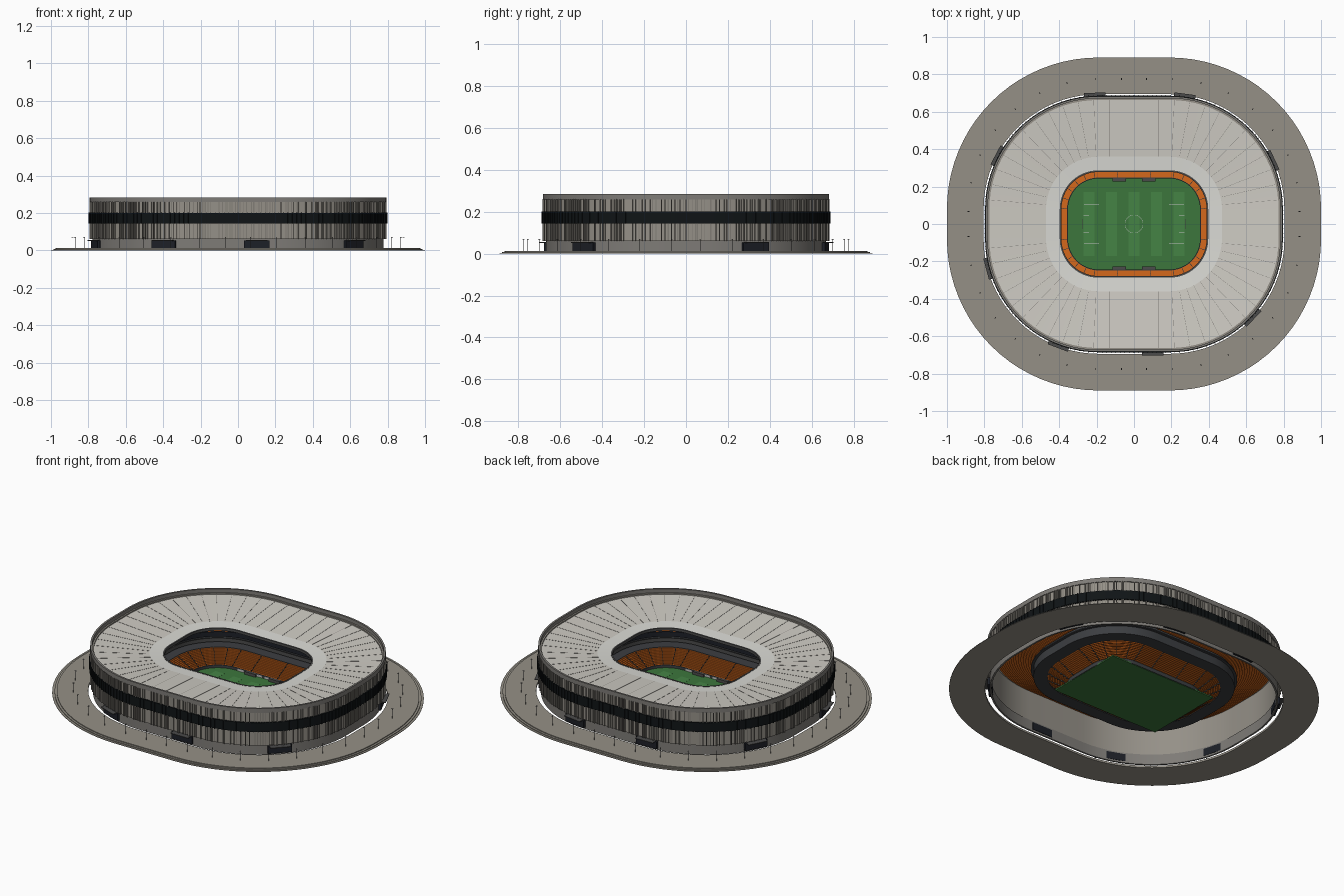
import bpy, bmesh, random
from math import sin, cos, pi
from mathutils import Matrix, Vector

if "Cube" in bpy.data.objects:
    bpy.data.objects.remove(bpy.data.objects["Cube"])

random.seed(4)
HX, HY, R0 = 0.19, 0.08, 0.60      # core rectangle that every ring is offset from
ARC = R0 * pi / 2
PERIM = 4 * (HX + HY + ARC)


def mat(name, r, g, b):
    m = bpy.data.materials.new(name)
    m.diffuse_color = (r, g, b, 1)
    m.use_nodes = True
    m.node_tree.nodes["Principled BSDF"].inputs["Base Color"].default_value = m.diffuse_color
    return m


PAVING = mat("paving", .30, .28, .24)
CLAD = mat("cladding", .30, .28, .245)
FIN = mat("fin", .22, .205, .18)
BASE = mat("base", .21, .20, .185)
DARK = mat("dark", .012, .014, .02)
BLACK = mat("glass_band", .005, .007, .008)
ROOF = mat("roof", .62, .60, .55)
LIGHT = mat("roof_light", .70, .70, .66)
STEEL = mat("steel", .07, .07, .07)
SEAT = mat("seat_orange", .66, .14, .012)
CONC = mat("concourse", .045, .048, .053)
GRASS = mat("grass", .045, .18, .045)
STRIPE = mat("grass_light", .06, .23, .06)
WHITE = mat("white", .85, .85, .85)


def finish(name, bm, material, smooth=False):
    bmesh.ops.recalc_face_normals(bm, faces=bm.faces[:])
    me = bpy.data.meshes.new(name)
    bm.to_mesh(me)
    bm.free()
    ob = bpy.data.objects.new(name, me)
    bpy.context.collection.objects.link(ob)
    me.materials.append(material)
    if smooth:
        bpy.ops.object.select_all(action='DESELECT')
        ob.select_set(True)
        bpy.context.view_layer.objects.active = ob
        bpy.ops.object.shade_smooth_by_angle(angle=0.5)
    return ob


def loop(r, z, n=20):
    """Rounded rectangle: core rectangle offset outward by r."""
    pts = []
    for q, (sx, sy) in enumerate([(1, -1), (1, 1), (-1, 1), (-1, -1)]):
        for i in range(n + 1):
            a = -pi / 2 + q * pi / 2 + i / n * pi / 2
            pts.append((sx * HX + r * cos(a), sy * HY + r * sin(a), z))
    return pts


def ring(name, profile, material, closed=True):
    """Sweep an (offset, height) profile round the plan."""
    bm = bmesh.new()
    rows = [[bm.verts.new(p) for p in loop(r, z)] for r, z in profile]
    pairs = list(zip(rows, rows[1:]))
    if closed:
        pairs.append((rows[-1], rows[0]))
    for a, b in pairs:
        for i in range(len(a)):
            j = (i + 1) % len(a)
            bm.faces.new((a[i], a[j], b[j], b[i]))
    return finish(name, bm, material, True)


def rect(r0, r1, z0, z1):
    return [(r0, z0), (r1, z0), (r1, z1), (r0, z1)]


def at(s, r):
    """Point at offset r and outward angle, s measured along the facade."""
    s %= PERIM
    a, p = -pi / 2, Vector((0, -HY))
    for kind, length in [(0, HX), (1, ARC), (0, 2 * HY), (1, ARC), (0, 2 * HX),
                         (1, ARC), (0, 2 * HY), (1, ARC), (0, HX)]:
        d = min(s, length)
        if kind:
            a += d / R0
        else:
            p += Vector((-sin(a), cos(a))) * d
        s -= d
        if s <= 0:
            break
    return p + r * Vector((cos(a), sin(a))), a


def box(bm, c, size, angle=0):
    bmesh.ops.create_cube(bm, size=1, matrix=Matrix.Translation(c)
                          @ Matrix.Rotation(angle, 4, 'Z') @ Matrix.Diagonal((*size, 1)))


def ring_box(bm, s, r0, r1, width, z0, z1):
    p, a = at(s, (r0 + r1) / 2)
    box(bm, (p.x, p.y, (z0 + z1) / 2), (r1 - r0, width, z1 - z0), a)


# Plaza with stepped edge, and facade rings
ring("plaza", [(.614, 0), (.81, 0), (.81, .003), (.797, .003), (.797, .007),
               (.785, .007), (.785, .012), (.614, .012)], PAVING)
ring("base_wall", rect(.578, .588, 0, .062), BASE)
ring("facade_wall", rect(.583, .597, .06, .262), CLAD)
ring("glass_band", rect(.59, .606, .145, .200), BLACK)
ring("parapet", rect(.592, .603, .258, .284), BASE)

# Vertical facade fins at irregular spacing
bm = bmesh.new()
N = 340
for i in range(N):
    if random.random() < .85:
        s = (i + random.uniform(-.3, .3)) * PERIM / N
        ring_box(bm, s, .594, random.choice((.601, .603, .605)), random.uniform(.003, .007), .06, .26)
finish("facade_fins", bm, FIN)
bm = bmesh.new()
for i in range(200):
    ring_box(bm, i * PERIM / 200, .603, .609, .003, .143, .202)
finish("band_mullions", bm, BLACK)

# Entrance gates with canopies
gates, canopies = bmesh.new(), bmesh.new()
for s in (.10, .677, 1.556, 2.155, 2.635, 3.266, 3.875, 4.445):
    ring_box(gates, s, .575, .598, .135, .010, .054)
    ring_box(canopies, s, .58, .622, .115, .051, .055)
finish("entrance_gates", gates, DARK)
finish("gate_canopies", canopies, STEEL)


# Roof dipping toward the opening, light inner strip, rim and seams
def roof_z(r):
    return .230 + (r - .20) * .065


ring("roof", [(.28, roof_z(.28) - .009), (.594, roof_z(.594) - .009),
              (.594, roof_z(.594)), (.28, roof_z(.28))], ROOF)
ring("roof_inner_strip", [(.205, roof_z(.205) - .007), (.28, roof_z(.28) - .008),
                          (.28, roof_z(.28)), (.205, roof_z(.205))], LIGHT)
ring("roof_rim", rect(.198, .207, .216, .232), STEEL)
bm = bmesh.new()
for i in range(56):
    p, a = at((i + .5) * PERIM / 56, .436)
    tilt = Matrix.Rotation(a, 4, 'Z') @ Matrix.Rotation(-.065, 4, 'Y')
    bmesh.ops.create_cube(bm, size=1, matrix=Matrix.Translation((p.x, p.y, roof_z(.436)))
                          @ tilt @ Matrix.Diagonal((.31, .0014, .002, 1)))
finish("roof_seams", bm, BASE)


# Seating bowl
def tier(name, r0, r1, z0, z1, rows):
    prof = []
    for i in range(rows):
        r = r0 + (r1 - r0) * i / rows
        z = z0 + (z1 - z0) * (i + 1) / rows
        prof += [(r, z - (z1 - z0) / rows), (r, z)]
    ring(name, prof + [(r1, z1)], SEAT, False)


tier("lower_tier", .168, .275, .022, .080, 12)
tier("upper_tier", .325, .570, .148, .236, 18)
ring("pitch_wall", rect(.163, .169, .004, .026), CONC)
ring("lower_concourse", rect(.273, .350, .076, .083), CONC)
ring("suite_wall", rect(.342, .350, .080, .150), CONC)
ring("suite_glass", rect(.318, .323, .094, .116), STEEL)
ring("upper_tier_front", rect(.318, .326, .126, .154), DARK)
ring("upper_concourse", rect(.320, .365, .124, .130), CONC)

# Aisles crossing the lower tier
bm = bmesh.new()
for i in range(28):
    s = (i + .5) * PERIM / 28
    for k in range(6):
        r = .168 + k * .0178
        ring_box(bm, s, r, r + .0178, .003, .024 + k * .0097, .0335 + k * .0097)
finish("lower_aisles", bm, CONC)

# Pitch with mown stripes
bm = bmesh.new()
box(bm, (0, 0, .006), (.71, .49, .008))
finish("pitch", bm, GRASS)
bm = bmesh.new()
for i in range(5):
    box(bm, (-.24 + i * .12, 0, .0101), (.06, .34, .001))
finish("mown_stripes", bm, STRIPE)

# Pitch markings and goals
bm = bmesh.new()
for i in range(32):
    a = 2 * pi * i / 32
    box(bm, (.048 * cos(a), .048 * sin(a), .011), (.0015, .0098, .001), a)
for sx in (-1, 1):
    for sy in (-1, 1):
        box(bm, (sx * .228, sy * .103, .011), (.08, .0025, .001))
        box(bm, (sx * .255, sy * .045, .011), (.03, .0025, .001))
        box(bm, (sx * .274, sy * .026, .018), (.003, .003, .016))
    box(bm, (sx * .274, 0, .026), (.003, .055, .003))
finish("pitch_markings", bm, WHITE)

# Dugouts and perimeter boards
dug, boards = bmesh.new(), bmesh.new()
for sy in (-1, 1):
    for sx in (-1, 1):
        box(dug, (sx * .08, sy * .236, .018), (.072, .016, .018))
    for i in range(6):
        box(boards, (-.15 + i * .06, sy * .2405, .018), (.045, .002, .013))
finish("dugouts", dug, STEEL)
finish("perimeter_boards", boards, WHITE)

# Plaza lamp posts
bm = bmesh.new()
for i in range(36):
    s = (i + .5) * PERIM / 36
    ring_box(bm, s, .694, .696, .002, .01, .070)
    ring_box(bm, s, .690, .700, .004, .068, .071)
finish("lamp_posts", bm, STEEL)
